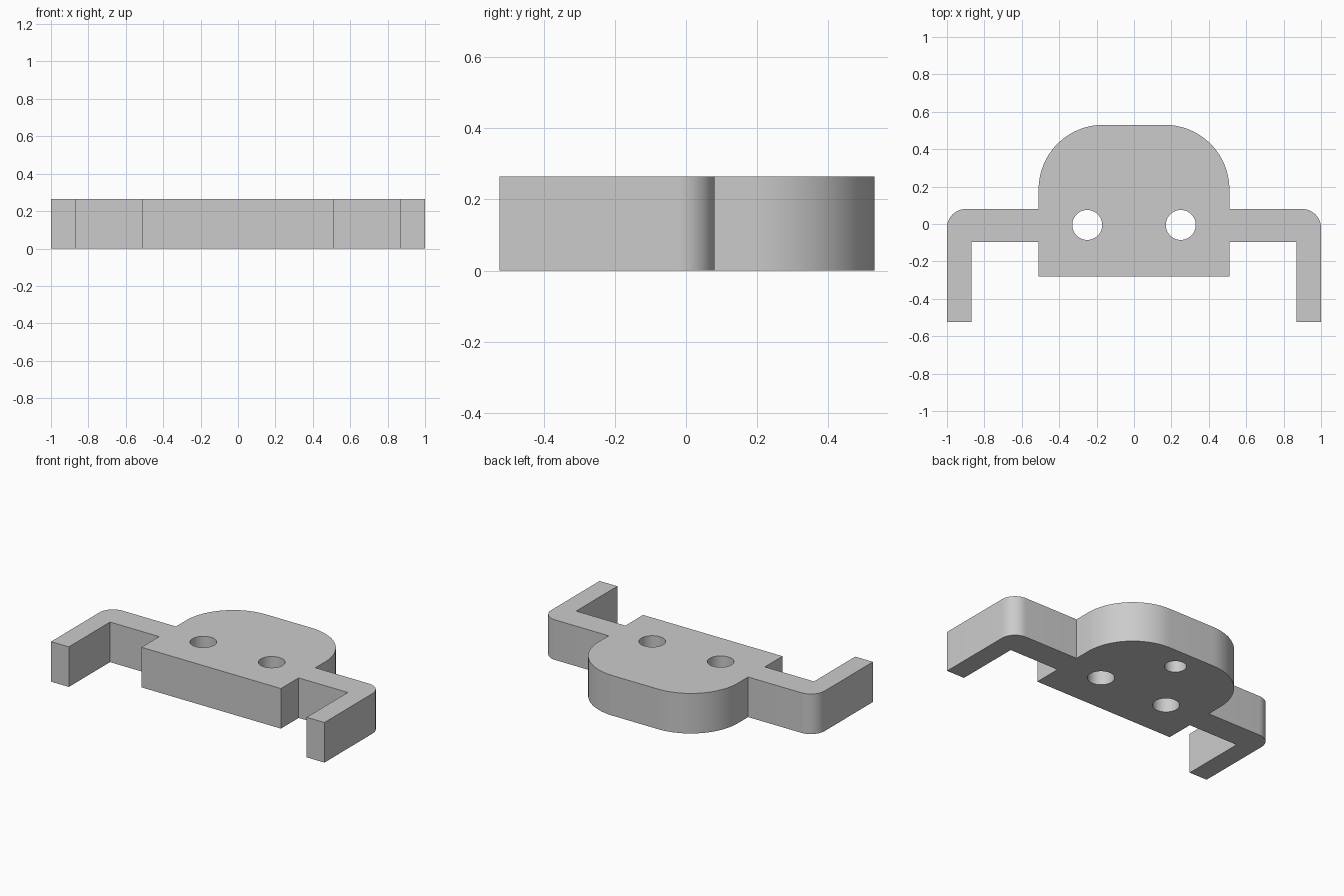
import bpy, bmesh
from math import sin, cos, pi, radians

HEIGHT = 0.265

if "Cube" in bpy.data.objects:
    bpy.data.objects.remove(bpy.data.objects["Cube"], do_unlink=True)

grey = bpy.data.materials.new("light grey")
grey.use_nodes = True
colour = (0.6, 0.6, 0.6, 1)
grey.diffuse_color = colour
grey.node_tree.nodes["Principled BSDF"].inputs["Base Color"].default_value = colour


def rounded_corner(x, y, r, steps):
    """Arc for an outer back corner, running from the back edge to the side."""
    return [(x - r + r * sin(pi / 2 * i / steps), y - r + r * cos(pi / 2 * i / steps))
            for i in range(steps + 1)]


def extrude_outline(name, points, bottom, top):
    bm = bmesh.new()
    face = bm.faces.new([bm.verts.new((x, y, bottom)) for x, y in points])
    grown = bmesh.ops.extrude_face_region(bm, geom=[face])["geom"]
    bmesh.ops.translate(bm, vec=(0, 0, top - bottom),
                        verts=[v for v in grown if isinstance(v, bmesh.types.BMVert)])
    bmesh.ops.recalc_face_normals(bm, faces=bm.faces)
    mesh = bpy.data.meshes.new(name)
    bm.to_mesh(mesh)
    bm.free()
    mesh.materials.append(grey)
    obj = bpy.data.objects.new(name, mesh)
    bpy.context.collection.objects.link(obj)
    return obj


def drill(target, name, x, y, r, bottom, top):
    """Cut a round hole and remove the cutter."""
    circle = [(x + r * cos(2 * pi * i / 48), y + r * sin(2 * pi * i / 48)) for i in range(48)]
    cutter = extrude_outline(name, circle, bottom, top)
    cutter.hide_render = True
    mod = target.modifiers.new(name, "BOOLEAN")
    mod.operation = "DIFFERENCE"
    mod.solver = "EXACT"
    mod.object = cutter
    bpy.context.view_layer.objects.active = target
    bpy.ops.object.modifier_apply(modifier=mod.name)
    bpy.data.objects.remove(cutter, do_unlink=True)


# Half outline from back to front: domed plate, then bent arm, then front block
half = rounded_corner(0.51, 0.53, 0.345, 24)
half += [(0.51, 0.08)]
half += rounded_corner(1.0, 0.08, 0.1, 12)
half += [(1.0, -0.525), (0.87, -0.525), (0.87, -0.095), (0.51, -0.095), (0.51, -0.28)]
outline = half + [(-x, y) for x, y in reversed(half)]
bracket = extrude_outline("bracket_with_arms", outline, 0, HEIGHT)

# Two through holes and a blind hole in the underside
for side in (-1, 1):
    drill(bracket, "through_hole", side * 0.25, -0.005, 0.08, -0.1, HEIGHT + 0.1)
drill(bracket, "blind_hole", 0, 0.38, 0.065, -0.1, 0.17)

bpy.ops.object.select_all(action="DESELECT")
bracket.select_set(True)
bpy.context.view_layer.objects.active = bracket
bpy.ops.object.shade_smooth_by_angle(angle=radians(30))
